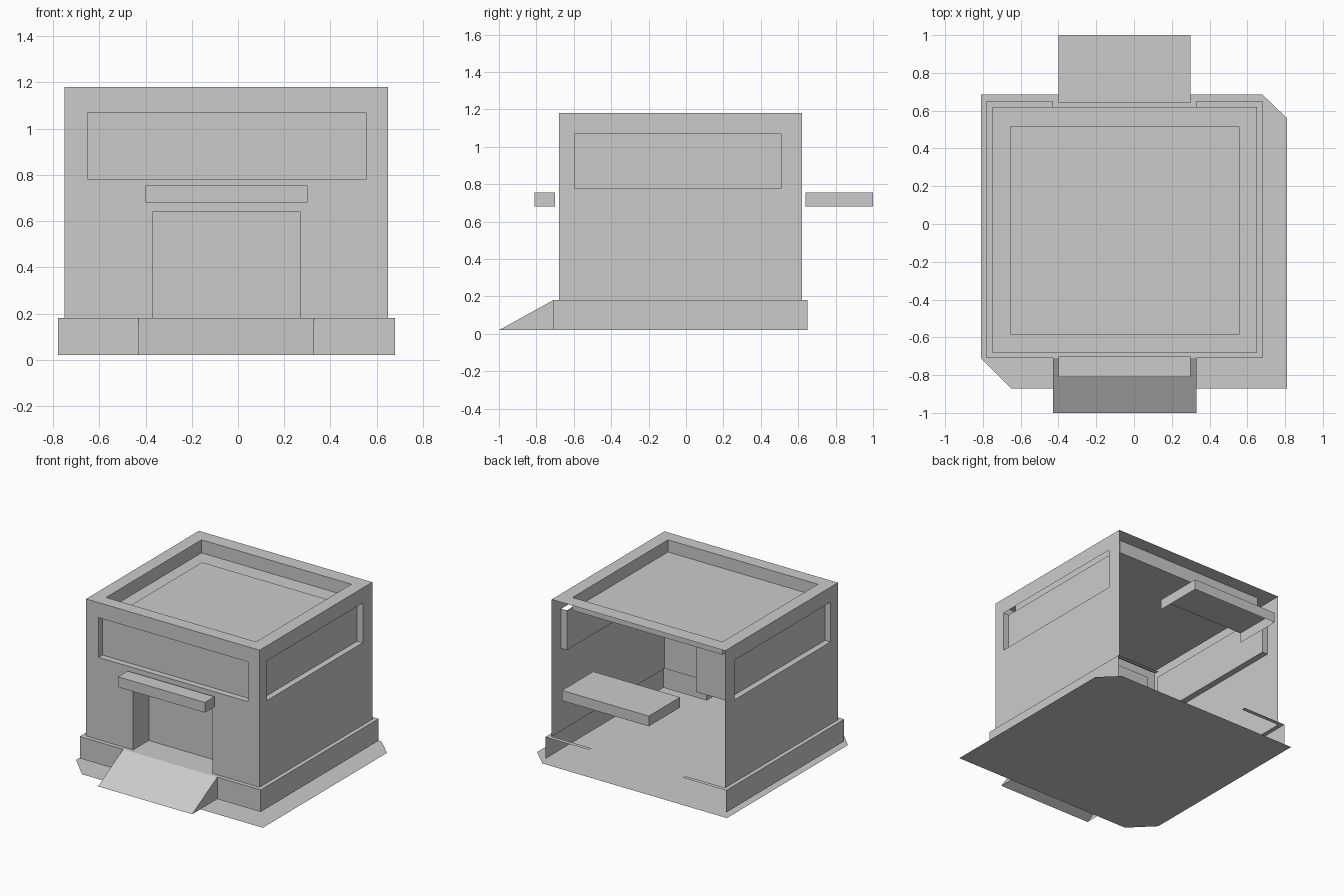
import bpy, bmesh

cube = bpy.data.objects.get("Cube")
if cube:
    bpy.data.objects.remove(cube, do_unlink=True)

GREY = (0.6, 0.6, 0.6, 1)
plaster = bpy.data.materials.new("light grey plaster")
plaster.use_nodes = True
plaster.diffuse_color = GREY
plaster.node_tree.nodes["Principled BSDF"].inputs["Base Color"].default_value = GREY

X, Y, Z = 0, 1, 2


def finish(name, bm):
    bmesh.ops.remove_doubles(bm, verts=bm.verts, dist=0.0005)
    mesh = bpy.data.meshes.new(name)
    bm.to_mesh(mesh)
    bm.free()
    mesh.materials.append(plaster)
    obj = bpy.data.objects.new(name, mesh)
    bpy.context.scene.collection.objects.link(obj)
    return obj


def sheet(bm, axis, at, u, v, facing, holes=()):
    """Flat rectangle across an axis, facing +1 or -1, with rectangular holes."""
    us = sorted({*u, *(n for h in holes for n in h[0])})
    vs = sorted({*v, *(n for h in holes for n in h[1])})
    order = 1 if axis != Y else -1
    for a, b in zip(us, us[1:]):
        for c, d in zip(vs, vs[1:]):
            mu, mv = (a + b) / 2, (c + d) / 2
            if any(h[0][0] < mu < h[0][1] and h[1][0] < mv < h[1][1] for h in holes):
                continue
            corners = []
            for p in ((a, c), (b, c), (b, d), (a, d)):
                co = list(p)
                co.insert(axis, at)
                corners.append(bm.verts.new(co))
            if facing != order:
                corners.reverse()
            bm.faces.new(corners)


def build(name, *sheets):
    bm = bmesh.new()
    for s in sheets:
        sheet(bm, *s)
    return finish(name, bm)


def recess(name, axis, at, depth, u, v, facing):
    """Set-back panel with two reveals and a sill, open at the top."""
    back = at - facing * depth
    span = tuple(sorted((at, back)))
    side = Y if axis == X else X
    bm = bmesh.new()
    sheet(bm, axis, back, u, v, facing)
    for edge, way in ((u[0], 1), (u[1], -1)):
        sheet(bm, side, edge, span, v, way)
    if axis == X:
        sheet(bm, Z, v[0], span, u, 1)
    else:
        sheet(bm, Z, v[0], u, span, 1)
    return finish(name, bm)


# Ground slab with two cut corners
bm = bmesh.new()
outline = [(-0.65, -0.87), (0.81, -0.87), (0.81, 0.56), (0.68, 0.685),
           (-0.81, 0.685), (-0.81, -0.71)]
bm.faces.new([bm.verts.new((x, y, 0)) for x, y in outline])
finish("ground_slab", bm)

# Walls, open at the back
WX, WY, WZ = (-0.75, 0.65), (-0.68, 0.62), (0.18, 1.18)
win_x, win_y, win_z = (-0.65, 0.555), (-0.595, 0.51), (0.78, 1.07)
door_x, door_z = (-0.37, 0.27), (0.18, 0.64)
build("front_wall", (Y, WY[0], WX, WZ, -1, [(win_x, win_z), (door_x, door_z)]))
recess("front_window", Y, WY[0], 0.045, win_x, win_z, -1)
recess("front_door", Y, WY[0], 0.18, door_x, door_z, -1)
for side, at, facing in (("right", WX[0], -1), ("left", WX[1], 1)):
    build(side + "_wall", (X, at, WY, WZ, facing, [(win_y, win_z)]))
    recess(side + "_window", X, at, 0.045, win_y, win_z, facing)

# Parapet and sunken roof
RX, RY, RZ = (-0.655, 0.555), (-0.585, 0.515), (1.085, 1.18)
build("parapet",
      (Z, RZ[1], WX, WY, 1, [(RX, RY)]),
      (X, RX[0], RY, RZ, 1), (X, RX[1], RY, RZ, -1),
      (Y, RY[0], RX, RZ, 1), (Y, RY[1], RX, RZ, -1))
build("roof_deck", (Z, RZ[0], RX, RY, 1))
PX, PY, PZ = (-0.56, RX[1]), (RY[0], 0.385), (RZ[0], RZ[0] + 0.006)
build("roof_plate", (Z, PZ[1], PX, PY, 1), (X, PX[0], PY, PZ, -1),
      (Y, PY[1], PX, PZ, 1))

# Plinth with ledge, open at the back and behind the ramp
BX, BY, BZ = (-0.78, 0.68), (-0.71, 0.65), (0.02, 0.18)
ramp_x = (-0.43, 0.33)
build("plinth",
      (X, BX[0], BY, BZ, -1), (X, BX[1], BY, BZ, 1),
      (Y, BY[0], BX, BZ, -1, [(ramp_x, BZ)]),
      (Z, BZ[1], BX, BY, 1, [(WX, WY), (ramp_x, (WY[1], BY[1]))]))

# Entrance ramp
bm = bmesh.new()
sides = [[bm.verts.new((x, y, z)) for y, z in
          ((-1, BZ[0]), (BY[0], BZ[0]), (BY[0], BZ[1]))] for x in ramp_x]
(a, b, c), (d, e, f) = sides
bm.faces.new((a, d, f, c))
bm.faces.new((a, c, b))
bm.faces.new((d, e, f))
finish("entrance_ramp", bm)

# Canopies: hollow below and towards the wall
CX, CZ = (-0.4, 0.3), (0.68, 0.755)
for name, span, facing in (("front_canopy", (-0.81, -0.70), -1),
                           ("back_canopy", (0.64, 1.0), 1)):
    outer = span[0] if facing < 0 else span[1]
    build(name, (Z, CZ[1], CX, span, 1), (Y, outer, CX, CZ, facing),
          (X, CX[0], span, CZ, -1), (X, CX[1], span, CZ, 1))
